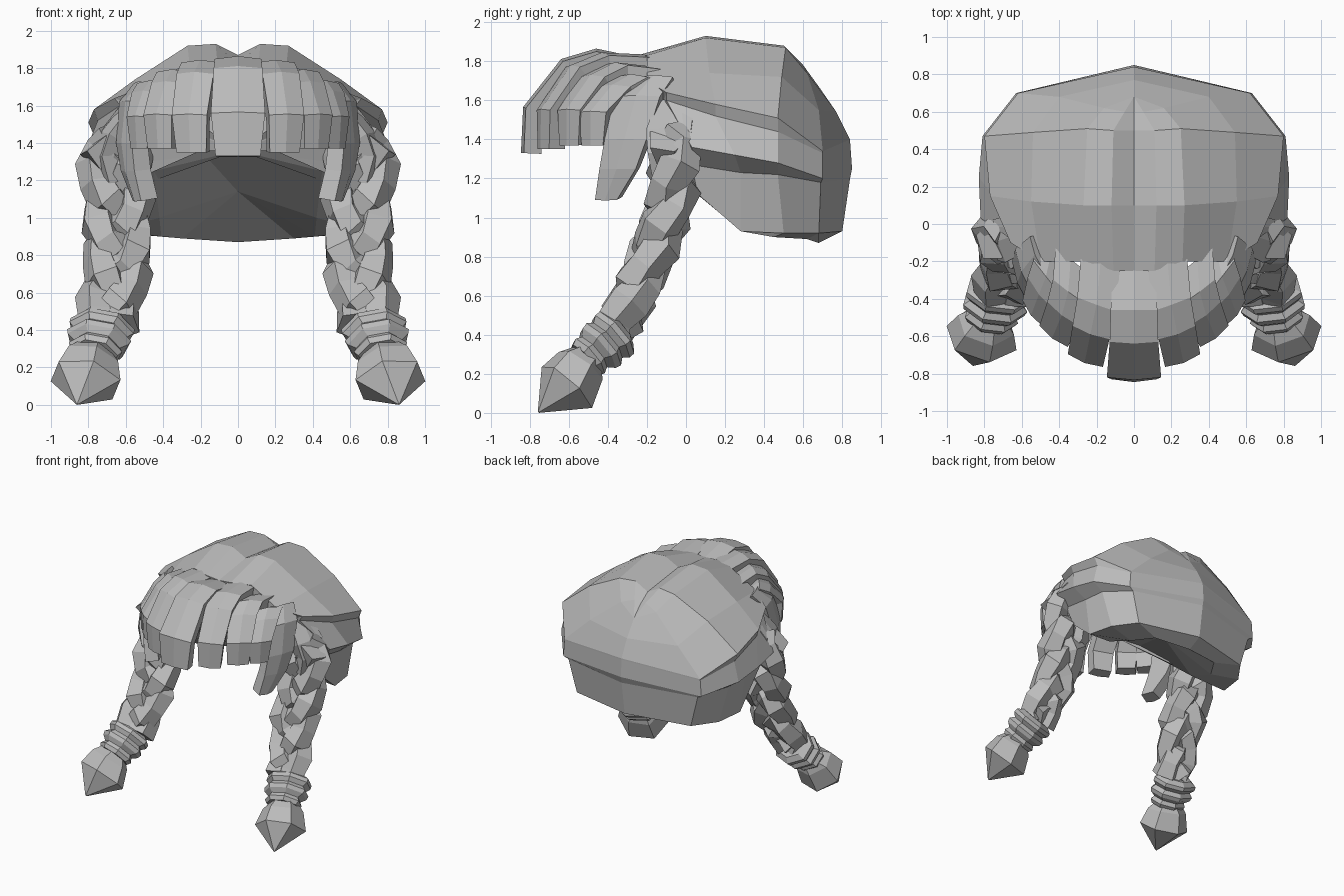
import bpy
import bmesh
from math import sin, cos, tau
from mathutils import Vector

cube = bpy.data.objects.get("Cube")
if cube:
    bpy.data.objects.remove(cube, do_unlink=True)

hair = bpy.data.materials.new("grey hair")
hair.use_nodes = True
hair.diffuse_color = (.5, .5, .5, 1)
hair.node_tree.nodes["Principled BSDF"].inputs["Base Color"].default_value = (.5, .5, .5, 1)


def finish(name, bm, mirror=True):
    """Turn a bmesh into a flat shaded object, mirrored across x if asked."""
    bmesh.ops.remove_doubles(bm, verts=bm.verts, dist=.001)
    bmesh.ops.dissolve_degenerate(bm, edges=bm.edges, dist=.0005)
    bmesh.ops.recalc_face_normals(bm, faces=bm.faces)
    mesh = bpy.data.meshes.new(name)
    bm.to_mesh(mesh)
    bm.free()
    mesh.materials.append(hair)
    obj = bpy.data.objects.new(name, mesh)
    bpy.context.collection.objects.link(obj)
    if mirror:
        mod = obj.modifiers.new("mirror", 'MIRROR')
        mod.use_clip = True


def skin(bm, rings, closed=True):
    """Bridge successive rows of points with quads; cap the ends of closed rings."""
    rows = [[bm.verts.new(p) for p in ring] for ring in rings]
    for a, b in zip(rows, rows[1:]):
        n = len(a)
        for i in range(n if closed else n - 1):
            j = (i + 1) % n
            bm.faces.new((a[i], a[j], b[j], b[i]))
    if closed:
        bm.faces.new(rows[0])
        bm.faces.new(rows[-1])
    return rows


def tube_rings(path, radii, sides, turn=0, flat=1):
    """Polygon rings square to a path; flat squeezes them front to back."""
    path = [Vector(p) for p in path]
    rings = []
    for i, p in enumerate(path):
        d = (path[min(i + 1, len(path) - 1)] - path[max(i - 1, 0)]).normalized()
        v = d.cross(Vector((1, 0, 0))).normalized()
        u = v.cross(d)
        angles = [turn + tau * k / sides for k in range(sides)]
        rings.append([p + radii[i] * (u * cos(a) + v * sin(a) * flat) for a in angles])
    return rings


# Hair cap: rows from the parting down to the rim and under, front to back
cap_rows = [
    [(0, -.25, 1.82), (0, .1, 1.87), (0, .5, 1.82), (0, .6, 1.75), (0, .68, 1.67)],
    [(.11, -.25, 1.83), (.12, .1, 1.93), (.11, .5, 1.88), (.05, .6, 1.78), (0, .68, 1.67)],
    [(.26, -.2, 1.83), (.27, .1, 1.92), (.25, .51, 1.87), (.16, .62, 1.74), (0, .68, 1.67)],
    [(.5, -.2, 1.7), (.55, .12, 1.74), (.54, .49, 1.72), (.4, .68, 1.55), (0, .77, 1.54)],
    [(.66, -.1, 1.64), (.77, .15, 1.58), (.8, .47, 1.51), (.62, .7, 1.34), (0, .84, 1.4)],
    [(.63, -.1, 1.6), (.75, .15, 1.52), (.77, .47, 1.44), (.62, .7, 1.33), (0, .84, 1.39)],
    [(.82, .03, 1.36), (.83, .25, 1.32), (.81, .47, 1.28), (.63, .7, 1.2), (0, .85, 1.25)],
    [(.72, .03, 1.27), (.73, .28, 1.23), (.72, .47, 1.22), (.59, .69, 1.18), (0, .84, 1.2)],
]
rim_rows = [
    [(.67, .06, 1.12), (.69, .28, .93), (.65, .5, .92), (.52, .68, .92), (0, .8, .93)],
    [(.45, -.1, 1.25), (.42, .2, 1), (.41, .45, .9), (.3, .62, .89), (0, .68, .87)],
    [(.2, -.2, 1.36)] + [(0, .35, 1.14)] * 4,
]
bm = bmesh.new()
rows = skin(bm, cap_rows + rim_rows, closed=False)
brow = bm.verts.new((0, -.2, 1.36))
front = [row[0] for row in rows]
for a, b in zip(front, front[1:]):
    bm.faces.new((a, b, brow))
bm.faces.new((front[-1], rows[-1][1], brow))
finish("hair_cap", bm)


def lock(name, path, widths, thick, turn, mirror=True):
    """A slab-like lock of hair with a slightly ridged outer face."""
    side = Vector((cos(turn), sin(turn), 0))
    out = Vector((sin(turn), -cos(turn), 0))
    path = [Vector(p) for p in path]
    rings = []
    for i, p in enumerate(path):
        d = (path[min(i + 1, len(path) - 1)] - path[max(i - 1, 0)]).normalized()
        n = side.cross(d).normalized()
        if n.dot(out + Vector((0, 0, .5))) < 0:
            n = -n
        w = side * widths[i] / 2
        back = n * thick
        rings.append([p - w, p + n * .015, p + w, p + w * .85 - back, p - w * .85 - back])
    bm = bmesh.new()
    skin(bm, rings)
    finish(name, bm, mirror)


# Fringe
lock("centre_fringe",
     [(0, -.22, 1.8), (0, -.46, 1.85), (0, -.63, 1.8), (0, -.82, 1.56), (0, -.83, 1.33)],
     [.22, .25, .26, .29, .24], .09, 0, mirror=False)
lock("inner_fringe",
     [(.18, -.21, 1.82), (.2, -.43, 1.83), (.23, -.58, 1.77), (.26, -.73, 1.55), (.25, -.73, 1.35)],
     [.22, .22, .21, .2, .17], .09, .35)
lock("middle_fringe",
     [(.34, -.19, 1.76), (.35, -.36, 1.78), (.38, -.48, 1.72), (.43, -.6, 1.55), (.42, -.6, 1.37)],
     [.2, .21, .21, .19, .16], .09, .65)
lock("outer_fringe",
     [(.45, -.17, 1.68), (.47, -.28, 1.72), (.5, -.37, 1.67), (.54, -.48, 1.54), (.53, -.48, 1.37)],
     [.2, .22, .22, .18, .14], .09, .9)

# Long lock in front of each ear, and the tuft over the braid
lock("side_lock",
     [(.52, -.16, 1.72), (.59, -.25, 1.62), (.61, -.31, 1.4), (.59, -.35, 1.25), (.54, -.41, 1.09)],
     [.2, .25, .23, .2, .12], .1, 1.2)
lock("ear_tuft",
     [(.6, -.05, 1.6), (.72, -.09, 1.45), (.76, -.08, 1.33), (.7, -.12, 1.18)],
     [.2, .24, .24, .1], .12, 1.3)

# Three-strand braid following a bent centre line
braid_line = [Vector(p) for p in
              [(.66, -.05, 1.42), (.65, -.06, 1.15), (.64, -.14, .9), (.65, -.24, .66), (.71, -.36, .43)]]


def along(s):
    f = s * (len(braid_line) - 1)
    i = min(int(f), len(braid_line) - 2)
    return braid_line[i].lerp(braid_line[i + 1], f - i)


steps = 14
for strand in range(3):
    path, radii = [], []
    for k in range(steps + 1):
        s = k / steps
        t = tau * (s * 1.45 + strand / 3)
        weave = Vector((.115 * sin(t), .05 * sin(2 * t), .02 * sin(2 * t)))
        path.append(along(s) + weave * (1 - .3 * s))
        radii.append(.095 if k % 2 else .112)
    bm = bmesh.new()
    skin(bm, tube_rings(path, radii, 5, strand))
    finish("braid_strand_" + "abc"[strand], bm)

# Ribbed tie wound round the braid
tie_start, tie_end = Vector((.72, -.34, .43)), Vector((.77, -.52, .27))
tie_radii = [.13, .18, .18, .15, .18, .17, .13, .15, .13]
tie_path = [tie_start.lerp(tie_end, k / (len(tie_radii) - 1)) for k in range(len(tie_radii))]
bm = bmesh.new()
skin(bm, tube_rings(tie_path, tie_radii, 7, .3, .8))
finish("braid_tie", bm)

# Pointed tuft at the end of the braid
bm = bmesh.new()
skin(bm, tube_rings([(.77, -.5, .28), (.79, -.54, .24), (.815, -.61, .13), (.86, -.755, .004)],
                    [.11, .16, .2, .006], 6, -.3, .85))
finish("braid_end", bm)
